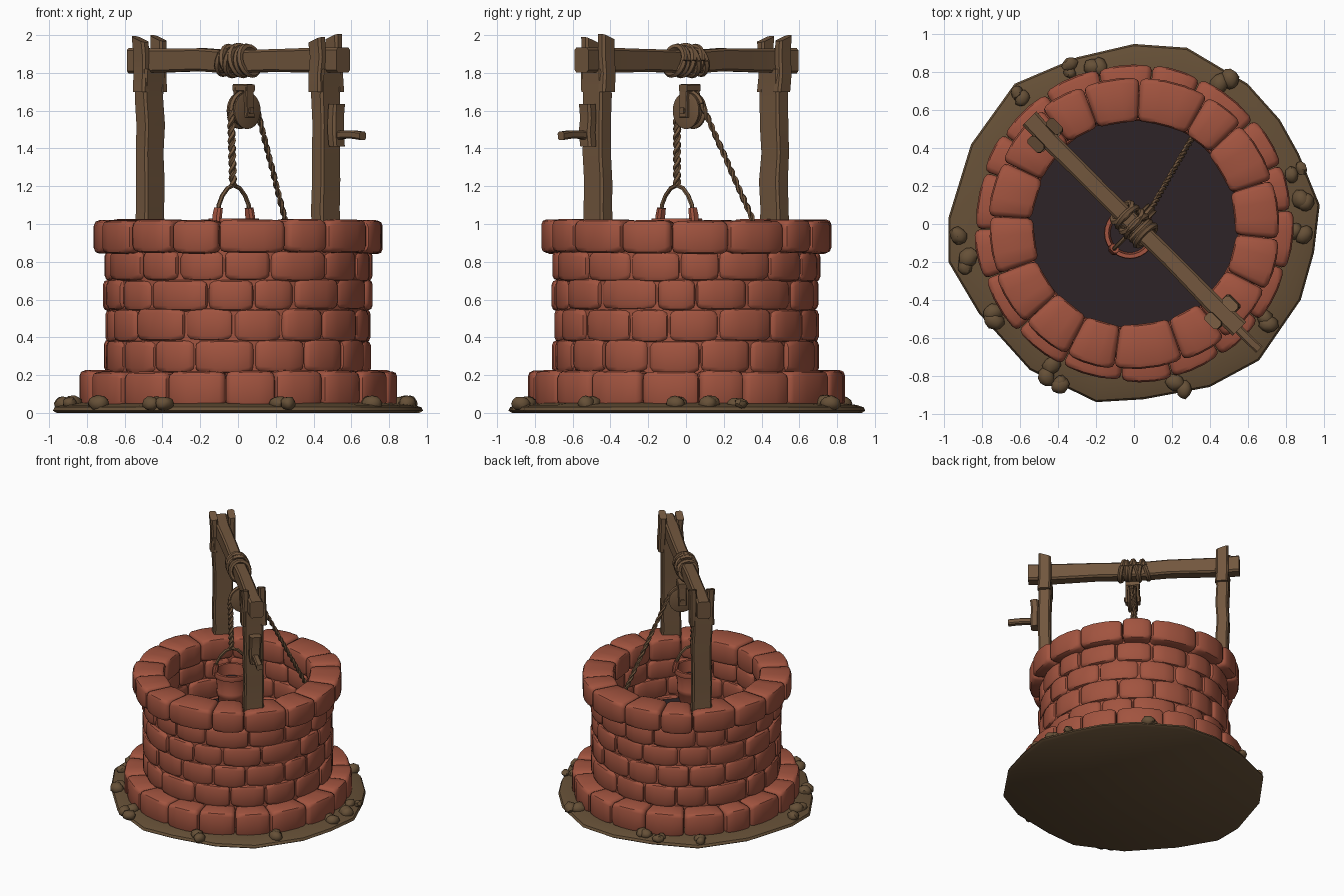
import bpy, bmesh, math, random
from mathutils import Vector, Matrix

if "Cube" in bpy.data.objects:
    bpy.data.objects.remove(bpy.data.objects["Cube"])

random.seed(7)
TAU = math.tau


def mat(name, rgb):
    m = bpy.data.materials.new(name)
    m.diffuse_color = (*rgb, 1)
    m.use_nodes = True
    m.node_tree.nodes["Principled BSDF"].inputs["Base Color"].default_value = m.diffuse_color
    return m


BRICK = mat("red_brick", (0.36, 0.088, 0.05))
WOOD = mat("brown_wood", (0.168, 0.095, 0.048))
SOIL = mat("soil", (0.132, 0.080, 0.038))
DARK = mat("dark_water", (0.026, 0.017, 0.020))
# Frame parts are built with x along the beam, then turned to the diagonal
DIAG = Matrix.Rotation(-math.pi / 4, 4, 'Z')


def jit(a):
    return random.uniform(-a, a)


def loft(bm, rings, closed=False):
    """Skin equal-length rings of points, capping both ends unless closed."""
    vs = [[bm.verts.new(p) for p in r] for r in rings]
    n = len(vs[0])
    for i in range(len(vs) if closed else len(vs) - 1):
        a, b = vs[i], vs[(i + 1) % len(vs)]
        for k in range(n):
            bm.faces.new((a[k], a[(k + 1) % n], b[(k + 1) % n], b[k]))
    if not closed:
        bm.faces.new(vs[0])
        bm.faces.new(vs[-1])


def finish(bm, name, material, matrix=None, angle=42):
    bmesh.ops.recalc_face_normals(bm, faces=bm.faces[:])
    me = bpy.data.meshes.new(name)
    bm.to_mesh(me)
    bm.free()
    if matrix:
        me.transform(matrix)
    me.materials.append(material)
    for p in me.polygons:
        p.use_smooth = True
    me.set_sharp_from_angle(angle=math.radians(angle))
    ob = bpy.data.objects.new(name, me)
    bpy.context.collection.objects.link(ob)
    return ob


def rrect(w, h, r, seg=2):
    """Rounded rectangle with half sizes w, h."""
    pts = []
    for cx, cy, a0 in ((1, 1, 0), (-1, 1, 1), (-1, -1, 2), (1, -1, 3)):
        for s in range(seg + 1):
            a = (a0 + s / seg) * math.pi / 2
            pts.append((cx * (w - r) + r * math.cos(a), cy * (h - r) + r * math.sin(a)))
    return pts


def revolve(bm, profile, centre=(0, 0), n=48):
    loft(bm, [[(centre[0] + r * math.cos(TAU * i / n), centre[1] + r * math.sin(TAU * i / n), z)
               for r, z in profile] for i in range(n)], closed=True)


def course(name, r0, r1, z0, z1, count, start):
    """One ring of rounded, slightly uneven bricks."""
    bm = bmesh.new()
    cuts = [math.radians(start) + TAU * (i + jit(0.16)) / count for i in range(count)]
    cuts.append(cuts[0] + TAU)
    rm, zm, w, h = (r0 + r1) / 2, (z0 + z1) / 2, (r1 - r0) / 2, (z1 - z0) / 2
    for a, b in zip(cuts, cuts[1:]):
        d = 1 / ((b - a) * r1)
        dr, dz, tilt = jit(0.008), jit(0.005), jit(0.01)
        secs = [(0.002 * d, 0.026), (0.010 * d, 0.010), (0.032 * d, 0.001)]
        secs = secs + [(0.35, -0.003), (0.65, -0.003)] + [(1 - t, i) for t, i in secs[::-1]]
        rings = []
        for t, inset in secs:
            an = a + (b - a) * t
            rings.append([((rm + dr + tilt * (t - 0.5) + x) * math.cos(an),
                           (rm + dr + tilt * (t - 0.5) + x) * math.sin(an), zm + dz + z)
                          for x, z in rrect(w - inset, h - inset, 0.028)])
        loft(bm, rings)
    finish(bm, name, BRICK)


def timber(bm, p, q, w, h, steps=5, rough=0.005, flare=0.0, bevel=0.012):
    """Hewn bar from p to q; w is the side extent, h the other one."""
    p, q = Vector(p), Vector(q)
    ax = (q - p).normalized()
    up = Vector((0, 0, 1)) if abs(ax.z) < 0.7 else Vector((0, 1, 0))
    side = up.cross(ax).normalized()
    up = ax.cross(side)
    rings = []
    for i in range(steps + 1):
        t = i / steps
        c = p.lerp(q, t) + side * jit(rough) + up * jit(rough)
        k = 1 + flare * (2 * t - 1) ** 2 + jit(rough * 6)
        rings.append([c + side * x * k + up * y * k for x, y in rrect(w, h, bevel, 1)])
    loft(bm, rings)


def tube(bm, path, radius, n=6):
    path = [Vector(p) for p in path]
    rings = []
    side = None
    for i, p in enumerate(path):
        t = (path[min(i + 1, len(path) - 1)] - path[max(i - 1, 0)]).normalized()
        if side is None:
            side = t.orthogonal()
        side = (side - t * side.dot(t)).normalized()
        o = t.cross(side)
        rings.append([p + (side * math.cos(TAU * k / n) + o * math.sin(TAU * k / n)) * radius
                      for k in range(n)])
    loft(bm, rings)


def rope(bm, p, q, r, turns, steps=60):
    """Two strands twisted round the line from p to q."""
    p, q = Vector(p), Vector(q)
    a = (q - p).orthogonal().normalized()
    b = (q - p).normalized().cross(a)
    for ph in (0, math.pi):
        tube(bm, [p.lerp(q, i / steps) + (a * math.cos(ph + TAU * turns * i / steps)
             + b * math.sin(ph + TAU * turns * i / steps)) * r * 0.55 for i in range(steps + 1)], r * 0.7, 5)


# Ground patch
outline = [(.98, .1), (.87, .37), (.77, .55), (.6, .74), (.28, .93), (0, .95), (-.3, .88), (-.63, .74),
           (-.86, .42), (-.98, .03), (-.98, -.2), (-.82, -.47), (-.55, -.77), (-.2, -.94), (.05, -.925),
           (.4, -.86), (.66, -.72), (.88, -.4), (.95, -.15)]
bm = bmesh.new()
loft(bm, [[(x * s, y * s, z) for x, y in outline]
          for s, z in ((.98, 0), (1, .012), (.99, .03), (.95, .042), (.84, .055))])
finish(bm, "ground_patch", SOIL)

# Stones scattered in clusters round the base
bm = bmesh.new()
for cx, cy in ((-.31, .83), (-.22, .84), (.47, .77), (.85, .3), (.88, .12), (.87, -.03), (.24, -.85), (-.36, -.83),
               (-.45, -.78), (-.9, -.03), (-.88, -.2), (-.58, .67), (.72, -.53), (-.74, -.5)):
    for k in range(2):
        s = random.uniform(0.03, 0.05)
        m = (Matrix.Translation((cx + jit(.04), cy + jit(.04), .05)) @ Matrix.Rotation(jit(3), 4, 'Z')
             @ Matrix.Diagonal((s * 1.2, s, s * .9, 1)))
        for v in bmesh.ops.create_icosphere(bm, subdivisions=2, radius=1, matrix=m)["verts"]:
            v.co += Vector((jit(.004), jit(.004), jit(.004)))
finish(bm, "ground_stones", SOIL)

# Brick courses, with a solid core closing the joints
course("base_course", .60, .835, .03, .22, 18, 3)
for i, (z0, z1) in enumerate(((.215, .385), (.38, .55), (.545, .705), (.70, .855))):
    course("wall_course_%d" % (i + 1), .555, .705, z0, z1, 16, 85 + 11.25 * ((i + 1) % 2))
course("rim_course", .54, .77, .848, 1.02, 16, 85)
bm = bmesh.new()
revolve(bm, [(.575, .04), (.685, .04), (.685, .99), (.575, .99)])
finish(bm, "wall_core", BRICK)

# Dark water inside the shaft
bm = bmesh.new()
loft(bm, [[(.58 * math.cos(TAU * i / 40), .58 * math.sin(TAU * i / 40), z) for i in range(40)] for z in (.50, .53)])
finish(bm, "well_water", DARK)

# Forked posts
for s, name in ((-1, "left_post"), (1, "right_post")):
    u = s * .66
    bm = bmesh.new()
    timber(bm, (u, 0, .93), (u, 0, 1.82), .045, .072, 6, flare=.06)
    timber(bm, (u, -.064, 1.70), (u, -.064, 1.975 + jit(.01)), .046, .027, 3)
    timber(bm, (u, .064, 1.70), (u, .064, 1.99 + jit(.01)), .046, .027, 3)
    for v in bm.verts:  # slanted prong tops
        if v.co.z > 1.93:
            v.co.z += (v.co.x - u) * s * .35
    finish(bm, name, WOOD, DIAG)

# Cross beam
bm = bmesh.new()
timber(bm, (-.785, 0, 1.865), (.785, 0, 1.865), .046, .06, 9, flare=.12)
finish(bm, "cross_beam", WOOD, DIAG)

# Rope lashing round the beam
bm = bmesh.new()
for i in range(6):
    u = -.085 + .034 * i
    lean, rr = jit(.03), .072 + .008 * (i in (2, 3)) + jit(.004)
    tube(bm, [(u + lean * math.sin(TAU * k / 20), rr * .95 * math.cos(TAU * k / 20),
               1.865 + rr * math.sin(TAU * k / 20)) for k in range(21)], .018)
finish(bm, "beam_lashing", WOOD, DIAG)

# Crank on the outside of the right post
bm = bmesh.new()
timber(bm, (.735, 0, 1.41), (.735, 0, 1.635), .03, .042, 3)
timber(bm, (.74, 0, 1.47), (.935, 0, 1.468), .024, .022, 3, bevel=.009)
finish(bm, "crank", WOOD, DIAG)

# Pulley wheel, axle along the beam
bm = bmesh.new()
loft(bm, [[(.007 + x, .035 + r * math.cos(TAU * k / 28), 1.6 + r * math.sin(TAU * k / 28)) for k in range(28)]
          for x, r in ((-.034, .085), (-.03, .097), (-.02, .097), (-.01, .082), (.01, .082), (.02, .097),
                       (.03, .097), (.034, .085))])
finish(bm, "pulley_wheel", WOOD, DIAG)
bm = bmesh.new()
for s in (-1, 1):
    timber(bm, (.007 + .045 * s, .035, 1.565), (.007 + .038 * s, .035, 1.725), .011, .03, 3, .002, bevel=.005)
timber(bm, (-.045, .035, 1.72), (.059, .035, 1.72), .03, .02, 2, .002, bevel=.006)
timber(bm, (-.055, .035, 1.6), (.069, .035, 1.6), .016, .016, 2, .001, bevel=.006)
finish(bm, "pulley_block", WOOD, DIAG)

# Rope: down to the bucket, over the wheel, and off to the shaft wall
bm = bmesh.new()
rope(bm, (.007, -.06, 1.60), (.015, -.052, 1.20), .018, 5)
rope(bm, (.007, .125, 1.635), (-.106, .545, .78), .014, 9, 90)
tube(bm, [(.007, .035 - .094 * math.cos(a), 1.6 + .094 * math.sin(a))
          for a in (i * 2.75 / 12 for i in range(13))], .016)
finish(bm, "rope", WOOD, DIAG)

# Bucket with rope handle
bm = bmesh.new()
revolve(bm, [(.0, .76), (.09, .76), (.1, .775), (.104, .83), (.112, .84), (.114, .87), (.109, .88), (.119, .985),
             (.133, .99), (.136, 1.01), (.133, 1.03), (.112, 1.03), (.107, .985), (.09, .80), (.0, .80)],
        (-.022, -.048), 28)
bmesh.ops.remove_doubles(bm, verts=bm.verts[:], dist=.0001)
finish(bm, "bucket", BRICK)
bm = bmesh.new()
loft(bm, [[(-.022 + .107 * math.cos(TAU * i / 24), -.048 + .107 * math.sin(TAU * i / 24), z) for i in range(24)]
          for z in (.93, .94)])
finish(bm, "bucket_water", DARK)
bm = bmesh.new()
for s in (-1, 1):
    timber(bm, (.018, -.05 + s * .13, 1.0), (.018, -.05 + s * .115, 1.085), .028, .02, 2, .002, flare=-.1)
finish(bm, "bucket_ears", BRICK, DIAG)
bm = bmesh.new()
tube(bm, [(.018, -.05 + v, z) for v, z in ((-.118, 1.06), (-.112, 1.10), (-.085, 1.15), (-.045, 1.19), (0, 1.205),
                                           (.045, 1.19), (.085, 1.15), (.112, 1.10), (.118, 1.06))], .012)
finish(bm, "bucket_handle", WOOD, DIAG)
